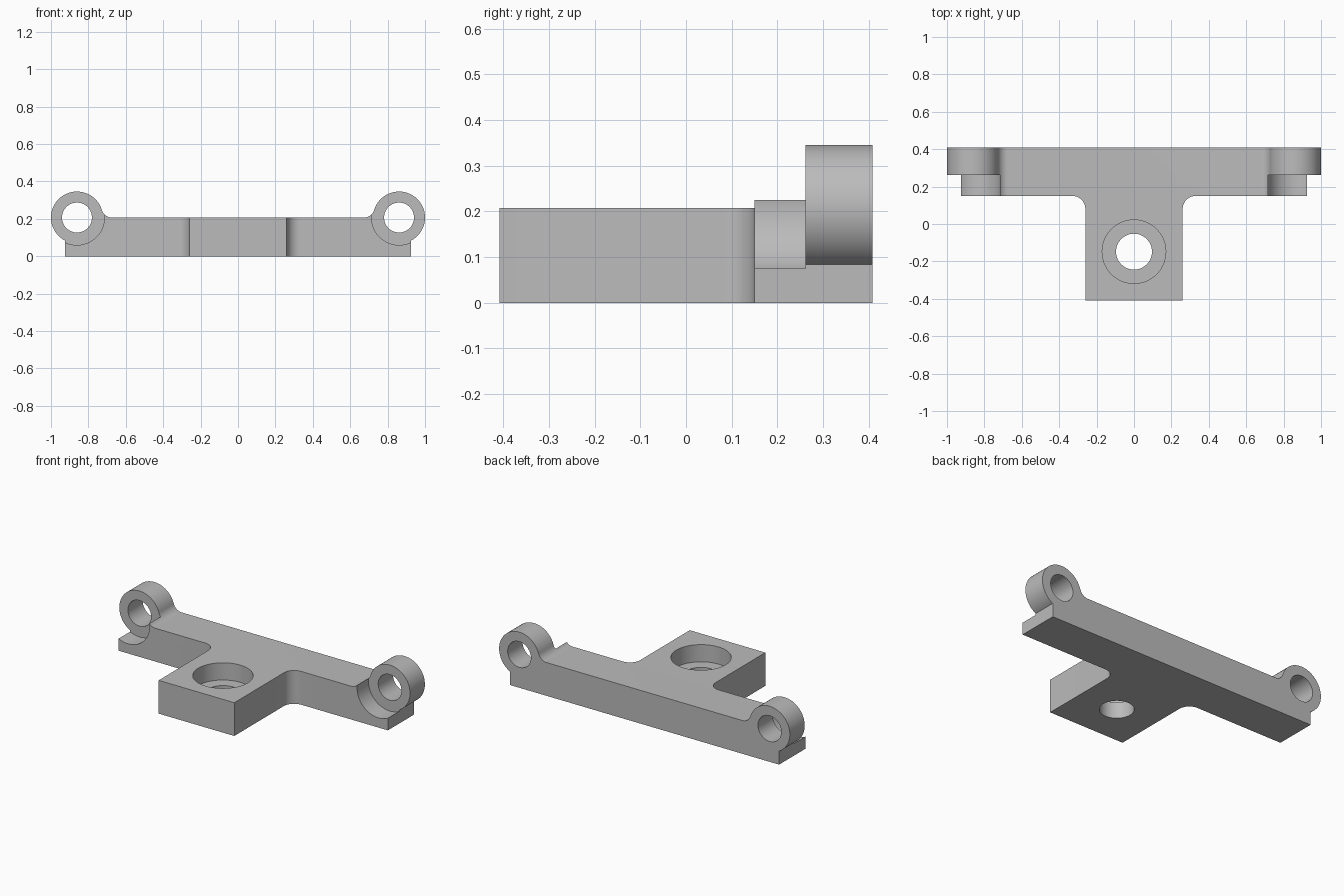
import bpy, bmesh
from math import pi, cos, sin, acos, atan2

if "Cube" in bpy.data.objects:
    bpy.data.objects.remove(bpy.data.objects["Cube"], do_unlink=True)

TOP = 0.207            # height of the plate
HALF_DEPTH = 0.408     # half of the front to back size
BAR_END = 0.926        # half length of the crossbar foot
BAR_FRONT = 0.15       # front face of the crossbar
STEM = 0.26            # half width of the stem
EYE_X, EYE_R = 0.861, 0.139
FILLET = 0.056
BOSS = (0, -0.148)     # centre of the counterbored hole

grey = bpy.data.materials.new("grey")
grey.use_nodes = True
grey.diffuse_color = (0.5, 0.5, 0.5, 1)
grey.node_tree.nodes["Principled BSDF"].inputs["Base Color"].default_value = (0.5, 0.5, 0.5, 1)


def arc(cx, cy, r, start, end, n):
    return [(cx + r * cos(start + (end - start) * i / n),
             cy + r * sin(start + (end - start) * i / n)) for i in range(n + 1)]


def circle(cx, cy, r):
    return arc(cx, cy, r, 0, 2 * pi, 72)[:-1]


def mirrored(half):
    return half + [(-x, y) for x, y in reversed(half)]


def prism(name, points, axis, low, high):
    """Extrude a profile along y (points are x, z) or along z (points are x, y)."""
    bm = bmesh.new()
    place = (lambda u, v, w: (u, w, v)) if axis == "y" else (lambda u, v, w: (u, v, w))
    ends = [[bm.verts.new(place(u, v, w)) for u, v in points] for w in (low, high)]
    for ring in ends:
        bm.faces.new(ring)
    for i in range(len(points)):
        j = (i + 1) % len(points)
        bm.faces.new((ends[0][i], ends[0][j], ends[1][j], ends[1][i]))
    bmesh.ops.recalc_face_normals(bm, faces=bm.faces)
    mesh = bpy.data.meshes.new(name)
    bm.to_mesh(mesh)
    bm.free()
    mesh.materials.append(grey)
    obj = bpy.data.objects.new(name, mesh)
    bpy.context.collection.objects.link(obj)
    return obj


def combine(target, tool, operation):
    tool.hide_render = True
    bpy.context.view_layer.objects.active = target
    mod = target.modifiers.new(tool.name, "BOOLEAN")
    mod.operation, mod.solver, mod.object = operation, "EXACT", tool
    bpy.ops.object.modifier_apply(modifier=mod.name)
    bpy.data.objects.remove(tool, do_unlink=True)


# Front silhouette: foot, round eye, fillet down to the plate top
reach = ((EYE_R + FILLET) ** 2 - FILLET ** 2) ** 0.5
lean = atan2(FILLET, reach)
foot_angle = -acos((BAR_END - EYE_X) / EYE_R)
silhouette = [(BAR_END, 0)]
silhouette += arc(EYE_X, TOP, EYE_R, foot_angle, pi - lean, 56)
silhouette += arc(EYE_X - reach, TOP + FILLET, FILLET, -lean, -pi / 2, 12)[1:]
bracket = prism("bracket", mirrored(silhouette), "y", -HALF_DEPTH, HALF_DEPTH)

# T-shaped plan with rounded inner corners
corner = 0.07
plan = [(STEM, -0.5)]
plan += arc(STEM + corner, BAR_FRONT - corner, corner, pi, pi / 2, 14)
plan += [(1.2, BAR_FRONT), (1.2, 0.5)]
combine(bracket, prism("plan_tool", mirrored(plan), "z", -0.2, 0.6), "INTERSECT")

# Round relief in front of each eye, and the eye holes
for side in (-1, 1):
    x = side * EYE_X
    combine(bracket, prism("relief_cutter", circle(x, TOP, 0.147), "y", 0.05, 0.262), "DIFFERENCE")
    combine(bracket, prism("eye_cutter", circle(x, TOP, 0.08), "y", 0.05, 0.6), "DIFFERENCE")

# Counterbored hole in the stem
combine(bracket, prism("counterbore_cutter", circle(*BOSS, 0.17), "z", 0.1, 0.5), "DIFFERENCE")
combine(bracket, prism("hole_cutter", circle(*BOSS, 0.096), "z", -0.2, 0.5), "DIFFERENCE")

bpy.ops.object.select_all(action="DESELECT")
bracket.select_set(True)
bpy.context.view_layer.objects.active = bracket
bpy.ops.object.shade_smooth_by_angle(angle=pi / 6)
